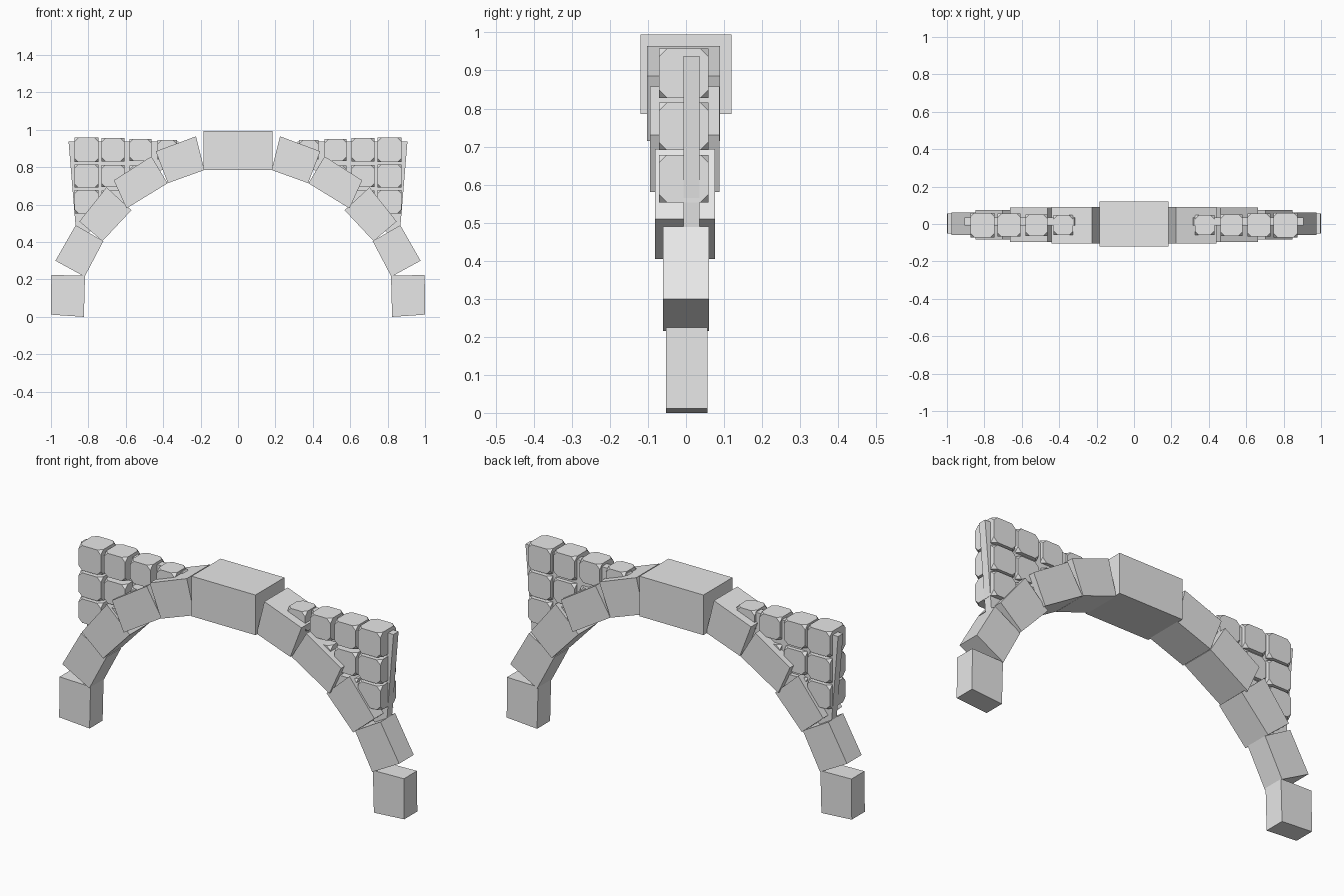
import bpy, bmesh
from mathutils import Matrix, Vector

old = bpy.data.objects.get("Cube")
if old:
    bpy.data.objects.remove(old)

# One plain stone colour
stone = bpy.data.materials.new("grey_stone")
stone.use_nodes = True
stone.diffuse_color = (0.8, 0.8, 0.8, 1)
stone.node_tree.nodes["Principled BSDF"].inputs["Base Color"].default_value = (0.8, 0.8, 0.8, 1)


def finish(name, bm):
    bmesh.ops.recalc_face_normals(bm, faces=bm.faces)
    mesh = bpy.data.meshes.new(name)
    bm.to_mesh(mesh)
    bm.free()
    mesh.materials.append(stone)
    bpy.context.collection.objects.link(bpy.data.objects.new(name, mesh))


def slab(name, profile, y0, y1, side=1):
    """Extrude an x-z outline from y0 to y1."""
    bm = bmesh.new()
    face = bm.faces.new([bm.verts.new((side * x, y0, z)) for x, z in profile])
    ext = bmesh.ops.extrude_face_region(bm, geom=[face])
    moved = [v for v in ext["geom"] if isinstance(v, bmesh.types.BMVert)]
    bmesh.ops.translate(bm, verts=moved, vec=(0, y1 - y0, 0))
    finish(name, bm)


def cut_block(name, centre, size, cut):
    """Box with its eight corners cut off."""
    bm = bmesh.new()
    bmesh.ops.create_cube(bm, size=1, matrix=Matrix.Translation(Vector(centre))
                          @ Matrix.Diagonal((*size, 1)))
    bmesh.ops.bevel(bm, geom=bm.verts[:], offset=cut, segments=1,
                    profile=0.5, affect='VERTICES')
    finish(name, bm)


# Keystone
slab("keystone", [(-0.185, 0.785), (0.185, 0.785), (0.185, 0.995), (-0.185, 0.995)], -0.12, 0.12)

# Arch stones from crown to foot: outline, back and front depth
arch = [
    ([(0.225, 0.965), (0.44, 0.885), (0.375, 0.715), (0.18, 0.785)], -0.103, 0.09),
    ([(0.463, 0.858), (0.664, 0.73), (0.596, 0.58), (0.377, 0.714)], -0.095, 0.088),
    ([(0.703, 0.693), (0.848, 0.51), (0.725, 0.405), (0.57, 0.57)], -0.082, 0.076),
    ([(0.868, 0.49), (0.976, 0.3), (0.82, 0.215), (0.72, 0.405)], -0.06, 0.061),
    ([(0.998, 0.224), (0.818, 0.22), (0.824, 0.0), (1.0, 0.012)], -0.052, 0.056),
]

# Corner wall panel outline, its lower edge hidden inside the arch
panel = [(0.906, 0.938), (0.32, 0.938), (0.295, 0.91), (0.31, 0.84), (0.52, 0.72),
         (0.7, 0.56), (0.84, 0.4), (0.868, 0.48)]

# Wall block columns: centre x, width, depth
columns = [(0.81, 0.13, 0.131), (0.668, 0.124, 0.124), (0.522, 0.117, 0.116), (0.378, 0.105, 0.106)]
# Rows: centre z, number of blocks
rows = [(0.893, 4), (0.753, 3), (0.616, 2)]

for label, side in (("left", 1), ("right", -1)):
    for i, (profile, y0, y1) in enumerate(arch):
        slab(f"{label}_arch_stone_{i + 1}", profile, y0, y1, side)
    slab(f"{label}_wall_panel", panel, -0.007, 0.035, side)
    for r, (z, count) in enumerate(rows):
        for c, (x, w, d) in enumerate(columns[:count]):
            cut_block(f"{label}_wall_block_{r + 1}_{c + 1}", (side * x, -0.006, z),
                      (w, d, w if r == 0 else w - 0.005), 0.022)
